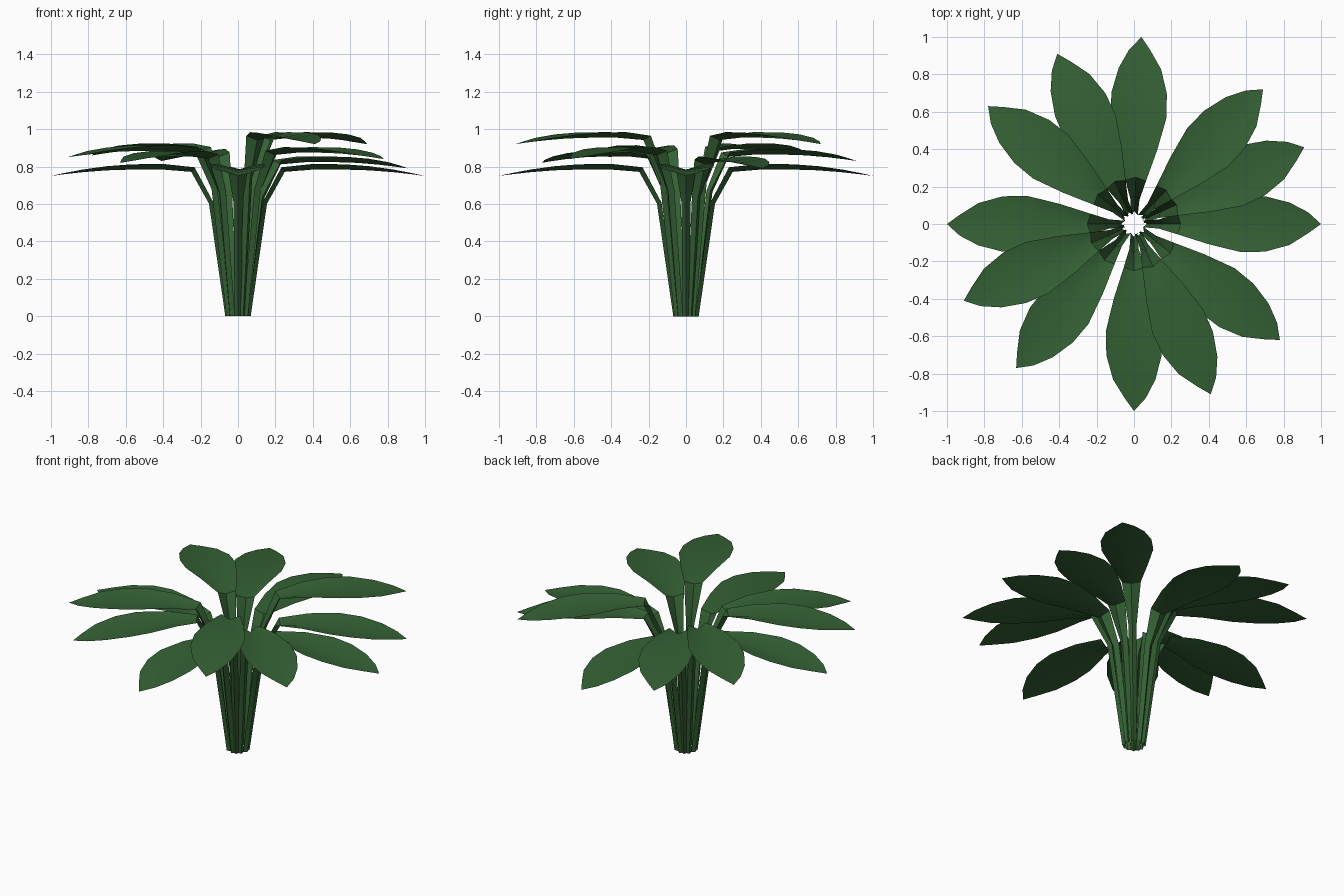
import bpy, math

if "Cube" in bpy.data.objects:
    bpy.data.objects.remove(bpy.data.objects["Cube"])

mat = bpy.data.materials.new("leaf_green")
mat.diffuse_color = (0.035, 0.12, 0.035, 1)
mat.use_nodes = True
mat.node_tree.nodes["Principled BSDF"].inputs["Base Color"].default_value = mat.diffuse_color

# stations along a leaf: radius, height, left width, right width, fold depth
STEM = [(0.068, 0.0, 0.018, 0.018, 0.02),
        (0.155, 0.60, 0.024, 0.024, 0.025),
        (0.25, 0.77, 0.055, 0.055, 0.03)]
# blade heights are relative to the knee
BLADE = [(0.40, 0.012, 0.108, 0.108, 0.03),
         (0.57, 0.012, 0.15, 0.15, 0.028),
         (0.70, 0.008, 0.148, 0.148, 0.022),
         (0.83, -0.002, 0.115, 0.112, 0.014),
         (0.93, -0.013, 0.063, 0.05, 0.006),
         (1.0, -0.022, 0.0, 0.0, 0.0)]


def make_leaf(name, tip_x, tip_y, tip_z):
    ang, reach = math.atan2(tip_y, tip_x), math.hypot(tip_x, tip_y)
    knee = tip_z + 0.022
    st = [(r, z * knee / 0.77, a, b, d) for r, z, a, b, d in STEM]
    st += [(r * reach, knee + z, a, b, d) for r, z, a, b, d in BLADE]
    verts, faces = [], []
    c, s = math.cos(ang), math.sin(ang)
    for i, (r, z, a, b, d) in enumerate(st):
        p, q = st[max(i - 1, 0)], st[min(i + 1, len(st) - 1)]
        dr, dz = q[0] - p[0], q[1] - p[1]
        n = math.hypot(dr, dz)
        er, ez = r - d * dz / n, z + d * dr / n   # folded edges, raised off the rib
        if i == 0:
            ez = 0
        for rr, w, zz in ((er, a, ez), (r, 0, z), (er, -b, ez)):
            verts.append((rr * c - w * s, rr * s + w * c, zz))
    last = len(st) - 2
    for i in range(last):
        for j in (0, 1):
            k = 3 * i + j
            faces.append((k, k + 1, k + 4, k + 3))
    # pointed tip
    k, t = 3 * last, 3 * last + 3
    verts = verts[:t] + [verts[t + 1]]
    faces += [(k, k + 1, t), (k + 1, k + 2, t)]
    me = bpy.data.meshes.new(name)
    me.from_pydata(verts, [], [f[::-1] for f in faces])
    me.flip_normals()
    me.materials.append(mat)
    ob = bpy.data.objects.new(name, me)
    bpy.context.collection.objects.link(ob)
    for o in bpy.context.selected_objects:
        o.select_set(False)
    ob.select_set(True)
    bpy.context.view_layer.objects.active = ob
    bpy.ops.object.shade_smooth_by_angle(angle=math.radians(40))


# leaf tips around the plant
TIPS = [(1.0, 0, .75), (.91, .41, .79), (.69, .72, .92),
        (.04, 1.0, .75), (-.41, .91, .83), (-.78, .63, .86),
        (-1.0, 0, .75), (-.91, -.41, .85), (-.63, -.77, .82),
        (0, -1.0, .75), (.41, -.91, .92), (.78, -.62, .84)]
for i, t in enumerate(TIPS):
    make_leaf(f"leaf_{i + 1}", *t)
